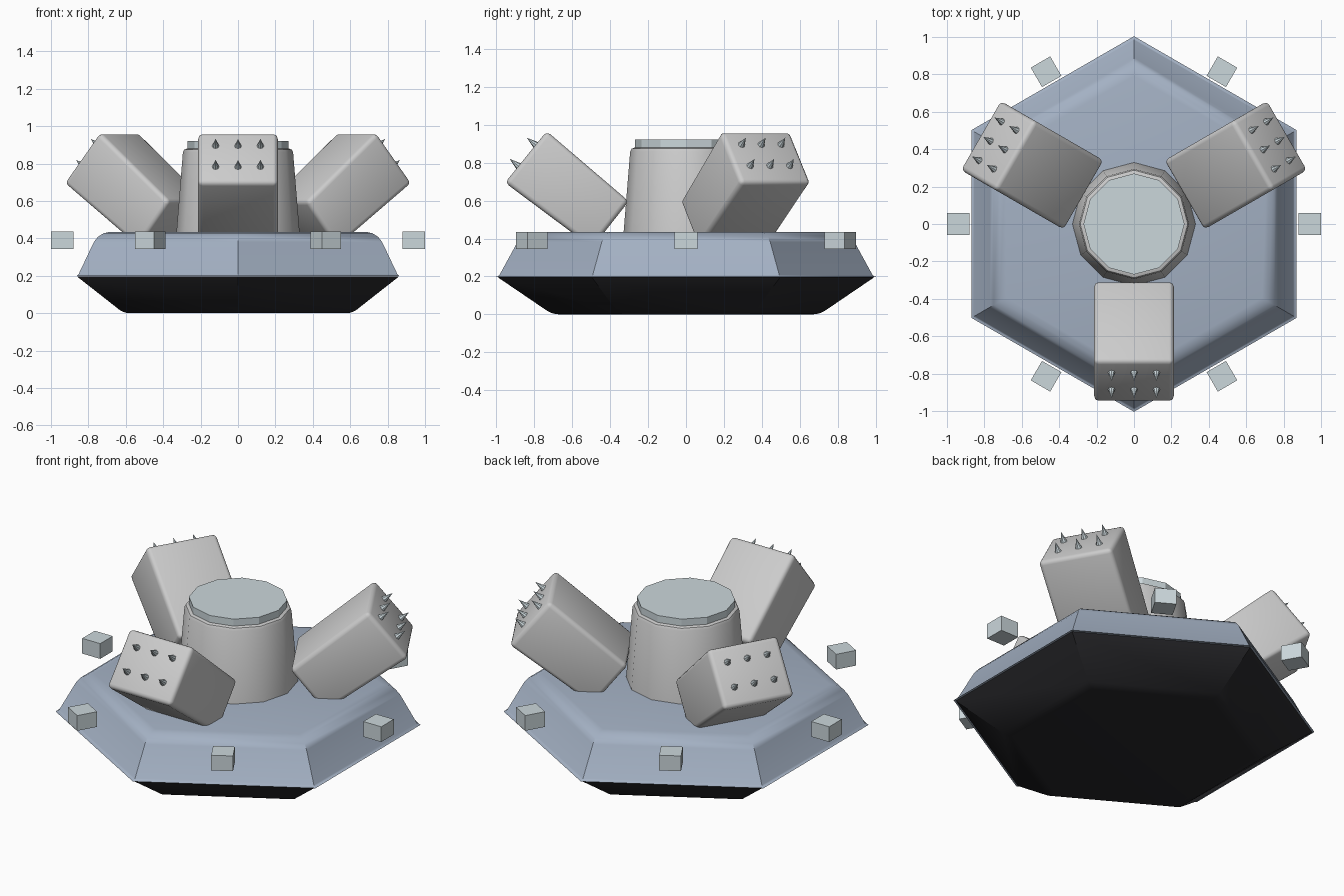
import bpy, bmesh, math
from mathutils import Vector, Matrix

if "Cube" in bpy.data.objects:
    bpy.data.objects.remove(bpy.data.objects["Cube"])


def material(name, rgb):
    m = bpy.data.materials.new(name)
    m.diffuse_color = (*rgb, 1)
    m.use_nodes = True
    m.node_tree.nodes["Principled BSDF"].inputs["Base Color"].default_value = m.diffuse_color
    return m


BLUE = material("blue_grey", (0.37, 0.44, 0.55))
DARK = material("dark", (0.02, 0.02, 0.023))
PALE = material("pale", (0.60, 0.68, 0.71))


def finish(name, bm, mat=None, smooth=None):
    bmesh.ops.recalc_face_normals(bm, faces=bm.faces)
    me = bpy.data.meshes.new(name)
    bm.to_mesh(me)
    bm.free()
    ob = bpy.data.objects.new(name, me)
    bpy.context.collection.objects.link(ob)
    if mat:
        me.materials.append(mat)
    if smooth:
        bpy.ops.object.select_all(action='DESELECT')
        ob.select_set(True)
        bpy.context.view_layer.objects.active = ob
        bpy.ops.object.shade_smooth_by_angle(angle=math.radians(smooth))
    return ob


def frustum(n, r0, z0, r1, z1):
    """n-sided frustum with a corner on the y axis."""
    bm = bmesh.new()
    rings = []
    for r, z in ((r0, z0), (r1, z1)):
        rings.append([bm.verts.new((r * math.sin(2 * math.pi * i / n),
                                    r * math.cos(2 * math.pi * i / n), z)) for i in range(n)])
    for i in range(n):
        j = (i + 1) % n
        bm.faces.new((rings[0][i], rings[0][j], rings[1][j], rings[1][i]))
    bm.faces.new(rings[0])
    bm.faces.new(rings[1])
    return bm


def bevel_ring(bm, z, width, segments=3):
    edges = [e for e in bm.edges if all(abs(v.co.z - z) < 1e-4 for v in e.verts)]
    bmesh.ops.bevel(bm, geom=edges, offset=width, segments=segments, profile=0.5, affect='EDGES')


# hull, two hexagonal halves
hull = frustum(6, 0.99, 0.198, 0.86, 0.435)
bevel_ring(hull, 0.435, 0.06)
bevel_ring(hull, 0.198, 0.012, 2)
finish("upper_hull", hull, BLUE, 32)

under = frustum(6, 0.705, 0.0, 0.995, 0.197)
bevel_ring(under, 0.0, 0.03)
bevel_ring(under, 0.197, 0.008, 2)
finish("lower_hull", under, DARK, 32)

# central column and cap
column = frustum(12, 0.332, 0.40, 0.293, 0.88)
bevel_ring(column, 0.88, 0.02, 2)
finish("central_column", column, None, 35)
finish("column_cap", frustum(12, 0.27, 0.86, 0.27, 0.922), PALE)

# launcher profile in the y-z plane, front one; the others are turned copies
A, B, C, D = (-0.735, 0.967), (-0.302, 0.597), (-0.495, 0.352), (-0.955, 0.695)
down = Vector((0, D[0] - A[0], D[1] - A[1])).normalized()
out = Vector((0, down.z, -down.y)).normalized()
HALF = 0.213

for k, label in enumerate(("front", "right", "left")):
    turn = Matrix.Rotation(math.radians(120 * k), 4, 'Z')

    # launcher box
    bm = bmesh.new()
    sides = [[bm.verts.new((x, y, z)) for y, z in (A, B, C, D)] for x in (-HALF, HALF)]
    for i in range(4):
        j = (i + 1) % 4
        bm.faces.new((sides[0][i], sides[0][j], sides[1][j], sides[1][i]))
    bm.faces.new(sides[0])
    bm.faces.new(sides[1])
    bmesh.ops.bevel(bm, geom=bm.edges[:], offset=0.025, segments=3, profile=0.5, affect='EDGES')
    bm.transform(turn)
    finish(label + "_launcher", bm, None, 32)

    # pointed tips on the launcher's outer face
    bm = bmesh.new()
    tilt = out.to_track_quat('Z', 'Y').to_matrix().to_4x4()
    for x in (-0.12, 0, 0.12):
        for d in (0.093, 0.237):
            p = Vector((x, *A)) + down * d + out * 0.025
            bmesh.ops.create_cone(bm, cap_ends=True, segments=8, radius1=0.022, radius2=0,
                                  depth=0.07, matrix=Matrix.Translation(p) @ tilt)
    bm.transform(turn)
    finish(label + "_spikes", bm, PALE)

# small floating blocks around the rim
for k in range(6):
    bm = bmesh.new()
    bmesh.ops.create_cube(bm, size=1)
    bm.transform(Matrix.Rotation(math.radians(60 * k), 4, 'Z')
                 @ Matrix.Translation((0.94, 0, 0.39))
                 @ Matrix.Diagonal((0.12, 0.12, 0.092, 1)))
    finish("rim_block_%d" % (k + 1), bm, PALE)
